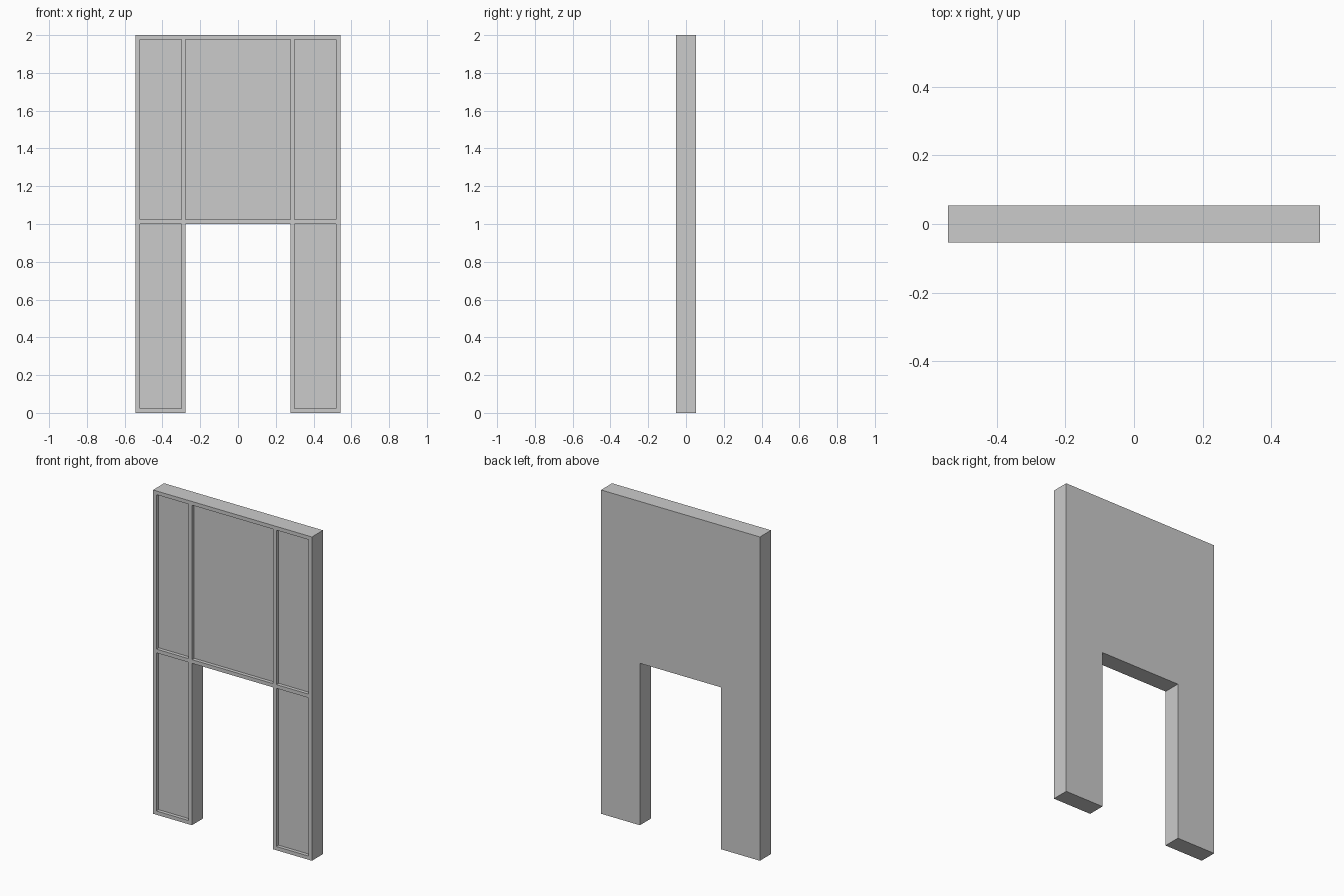
import bpy
import bmesh

if "Cube" in bpy.data.objects:
    bpy.data.objects.remove(bpy.data.objects["Cube"])

W, H, D = 0.543, 2.0, 0.054      # half width, height, half depth
LEG, OPEN = 0.277, 1.0           # half opening width, opening height
BAR, RECESS = 0.023, 0.022       # frame bar width, recess depth


def prism(name, points, y0, y1):
    """Extrude an x-z outline from y0 to y1."""
    bm = bmesh.new()
    face = bm.faces.new([bm.verts.new((x, y0, z)) for x, z in points])
    ext = bmesh.ops.extrude_face_region(bm, geom=[face], use_keep_orig=True)
    verts = [g for g in ext["geom"] if isinstance(g, bmesh.types.BMVert)]
    bmesh.ops.translate(bm, verts=verts, vec=(0, y1 - y0, 0))
    bmesh.ops.recalc_face_normals(bm, faces=bm.faces)
    mesh = bpy.data.meshes.new(name)
    bm.to_mesh(mesh)
    bm.free()
    obj = bpy.data.objects.new(name, mesh)
    bpy.context.collection.objects.link(obj)
    return obj


# Arch-shaped wall with a central opening
wall = prism("framed_wall", [(-W, 0), (-LEG, 0), (-LEG, OPEN), (LEG, OPEN),
                             (LEG, 0), (W, 0), (W, H), (-W, H)], -D, D)

# Recessed front panels: (x0, x1, z0, z1)
low, high = (BAR, OPEN), (OPEN + BAR, H - BAR)
panels = [(-LEG, LEG, *high)]
for span in (low, high):
    panels.append((LEG + BAR, W - BAR, *span))
    panels.append((BAR - W, -LEG - BAR, *span))

cutters = []
for x0, x1, z0, z1 in panels:
    cutter = prism("panel_cutter", [(x0, z0), (x1, z0), (x1, z1), (x0, z1)],
                   -D - 0.05, -D + RECESS)
    cutter.hide_render = True
    cutters.append(cutter)
    mod = wall.modifiers.new("panel_recess", 'BOOLEAN')
    mod.operation = 'DIFFERENCE'
    mod.solver = 'EXACT'
    mod.object = cutter

# Bake the recesses and clear the cutters
bpy.context.view_layer.objects.active = wall
for mod in list(wall.modifiers):
    bpy.ops.object.modifier_apply(modifier=mod.name)
for cutter in cutters:
    bpy.data.objects.remove(cutter)
